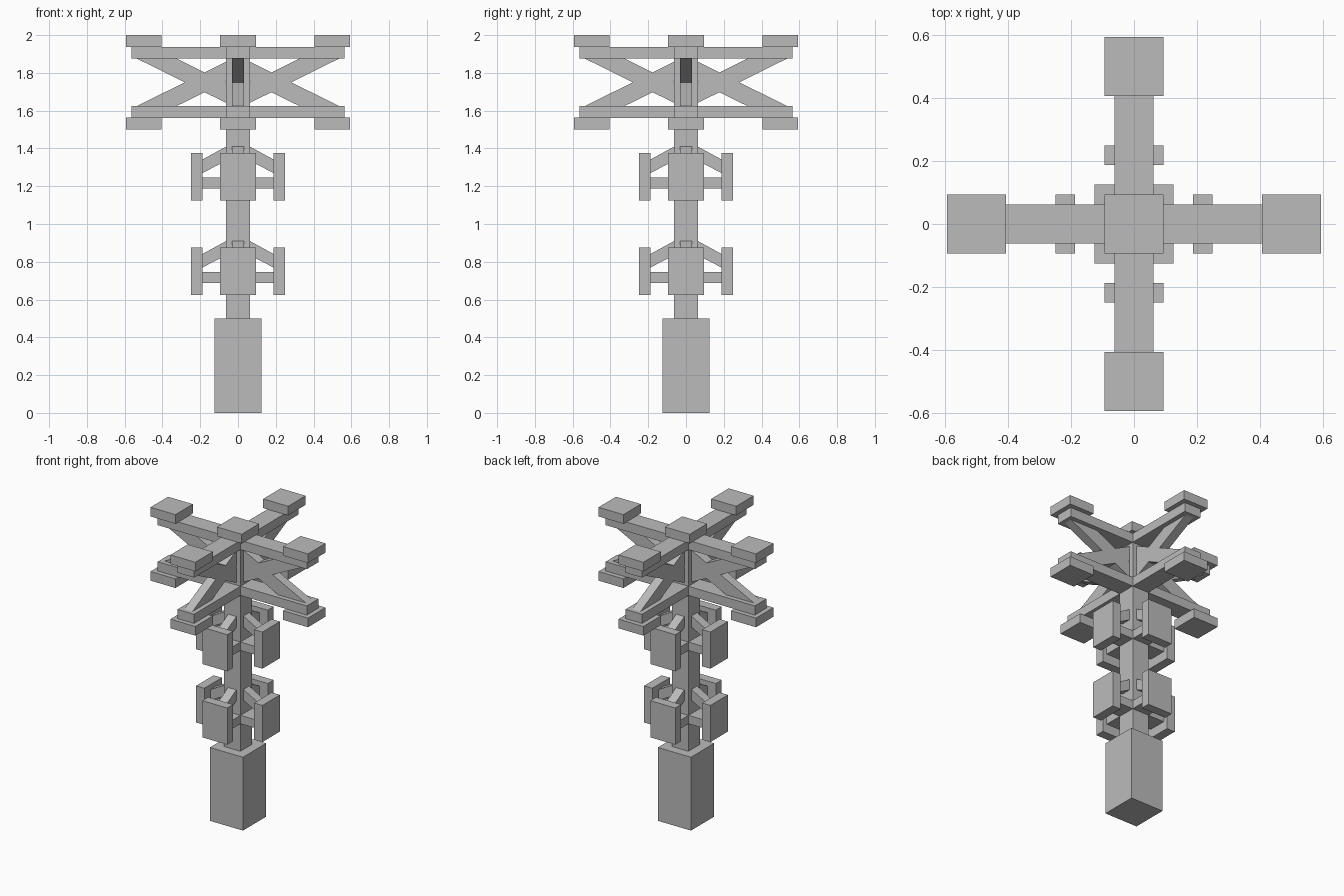
import bpy, math
from mathutils import Matrix

cube = bpy.data.objects.get("Cube")
if cube:
    bpy.data.objects.remove(cube, do_unlink=True)

grey = bpy.data.materials.new("plain grey")
grey.use_nodes = True
colour = (0.5, 0.5, 0.5, 1)
grey.diffuse_color = colour
grey.node_tree.nodes["Principled BSDF"].inputs["Base Color"].default_value = colour


def prism(name, profile, half, turn=0):
    """Extrude an x-z profile to +-half in y, then turn it by quarter turns about z."""
    n = len(profile)
    verts = [(x, y, z) for y in (-half, half) for x, z in profile]
    faces = [tuple(range(n)), tuple(reversed(range(n, 2 * n)))]
    faces += [(i, i + n, (i + 1) % n + n, (i + 1) % n) for i in range(n)]
    mesh = bpy.data.meshes.new(name)
    mesh.from_pydata(verts, [], faces)
    mesh.transform(Matrix.Rotation(turn * math.pi / 2, 4, "Z"))
    mesh.materials.append(grey)
    bpy.context.collection.objects.link(bpy.data.objects.new(name, mesh))


def box(name, x0, x1, half, z0, z1, turn=0):
    prism(name, [(x0, z0), (x1, z0), (x1, z1), (x0, z1)], half, turn)


POST = 0.0625   # half width of the post and beams
PAD = 0.094     # half width of pads and plates
THIN = 0.031    # half width of the diagonal braces
MID = 1.75      # middle height of the crossed head

# Base, post and top cap
box("base", -0.125, 0.125, 0.125, 0, 0.5)
box("post", -POST, POST, POST, 0.5, 1.9375)
box("top_cap", -PAD, PAD, PAD, 1.9375, 2)

for turn, side in enumerate(("left", "back", "right", "front")):
    # Two tiers of plates on short arms
    for tier, z in (("lower", 0.625), ("upper", 1.125)):
        tag = f"{side}_{tier}"
        box(tag + "_plate", 0.1875, 0.25, PAD, z, z + 0.25, turn)
        box(tag + "_arm", POST, 0.1875, POST, z + 0.0625, z + 0.12, turn)
        prism(tag + "_strut", [(POST, z + 0.21), (0.1875, z + 0.145),
                               (0.1875, z + 0.217), (POST, z + 0.285)], THIN, turn)
    # Head beams, end pads and crossed braces, mirrored about the middle height
    for level, s in (("top", 1), ("bottom", -1)):
        tag = f"{side}_{level}"
        beam = sorted((MID + s * 0.125, MID + s * 0.1875))
        pad = sorted((MID + s * 0.1875, MID + s * 0.25))
        box(tag + "_beam", POST, 0.5625, POST, *beam, turn)
        box(tag + "_pad", 0.406, 0.594, PAD, *pad, turn)
        brace = [(0, -0.14), (0.54, 0.128), (0.33, 0.128), (0, -0.035)]
        prism(tag + "_brace", [(x, MID + s * h) for x, h in brace][::s], THIN, turn)
